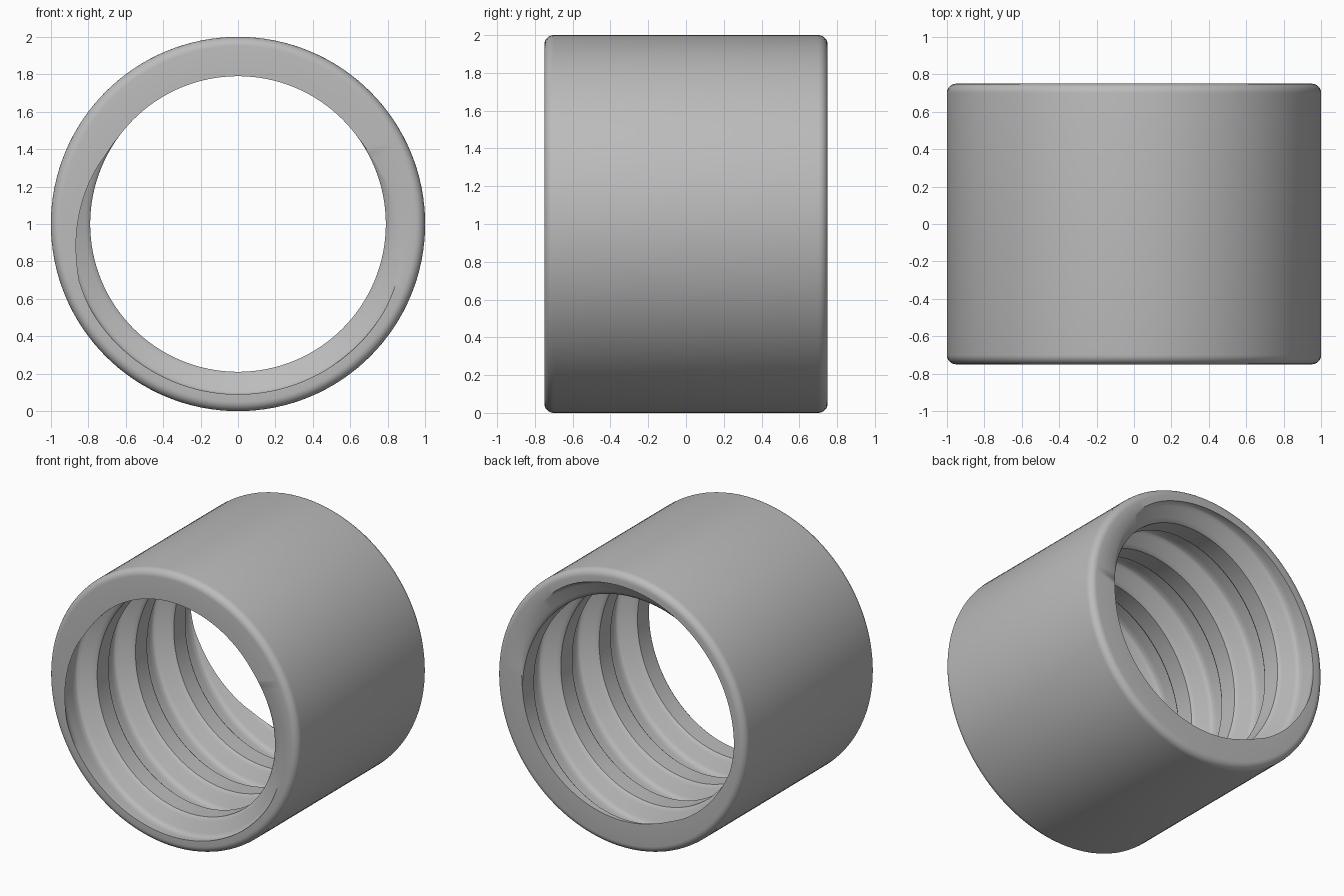
import bpy, bmesh, math
from mathutils import Vector

if "Cube" in bpy.data.objects:
    bpy.data.objects.remove(bpy.data.objects["Cube"], do_unlink=True)

SEGMENTS = 128
HALF = 0.75              # half of the length along y
R_OUT, R_CREST, R_ROOT = 1.0, 0.79, 0.91
BEVEL = 0.05
PITCH = 0.44
PHASE = -HALF + PITCH / 4   # crest sits at the top of the front end

# One thread pitch: (fraction of pitch, depth fraction), crest centred on 0
half_thread = [(0.0, 0.0), (0.15, 0.0), (0.175, 0.07), (0.195, 0.22),
               (0.285, 0.78), (0.305, 0.93), (0.335, 1.0), (0.42, 1.0)]
thread = half_thread + [(1 - t, d) for t, d in reversed(half_thread[1:])] + [(1.0, 0.0)]


def thread_radius(u):
    """Bore radius at a position measured in pitches."""
    u %= 1.0
    for (a, da), (b, db) in zip(thread, thread[1:]):
        if u <= b:
            d = da + (db - da) * (u - a) / (b - a)
            return R_CREST + (R_ROOT - R_CREST) * d
    return R_CREST


def section(phi):
    """Closed (radius, y) section of the wall at one angle."""
    points = []
    # Threaded bore, front to back, trimmed at both ends
    for turn in range(-4, 9):
        for t, d in thread[:-1]:
            y = PHASE + PITCH * (turn + t - phi / math.tau)
            y = max(-HALF, min(HALF, y))
            points.append((thread_radius((y - PHASE) / PITCH + phi / math.tau), y))
    # Rounded outer edges, back to front
    for end in (1, -1):
        arc = [math.radians(a) for a in range(0, 91, 15)]
        rim = [(R_OUT - BEVEL * (1 - math.sin(a)),
                end * (HALF - BEVEL * (1 - math.cos(a)))) for a in arc]
        points += rim if end > 0 else rim[::-1]
    return points


# Threaded sleeve
bm = bmesh.new()
columns = []
for j in range(SEGMENTS + 1):
    phi = math.tau * j / SEGMENTS
    columns.append([bm.verts.new(Vector((r * math.cos(phi), y, 1 + r * math.sin(phi))))
                    for r, y in section(phi)])
for a, b in zip(columns, columns[1:]):
    n = len(a)
    for i in range(n):
        k = (i + 1) % n
        bm.faces.new((a[i], a[k], b[k], b[i]))
bmesh.ops.remove_doubles(bm, verts=bm.verts, dist=0.0004)
bmesh.ops.dissolve_degenerate(bm, edges=bm.edges, dist=0.0001)
bmesh.ops.recalc_face_normals(bm, faces=bm.faces)

mesh = bpy.data.meshes.new("threaded_sleeve")
bm.to_mesh(mesh)
bm.free()
sleeve = bpy.data.objects.new("threaded_sleeve", mesh)
bpy.context.collection.objects.link(sleeve)

# Plain grey material
grey = bpy.data.materials.new("plain_grey")
grey.use_nodes = True
colour = (0.5, 0.5, 0.5, 1.0)
grey.diffuse_color = colour
grey.node_tree.nodes["Principled BSDF"].inputs["Base Color"].default_value = colour
mesh.materials.append(grey)

bpy.ops.object.select_all(action="DESELECT")
sleeve.select_set(True)
bpy.context.view_layer.objects.active = sleeve
bpy.ops.object.shade_smooth_by_angle(angle=math.radians(35))
